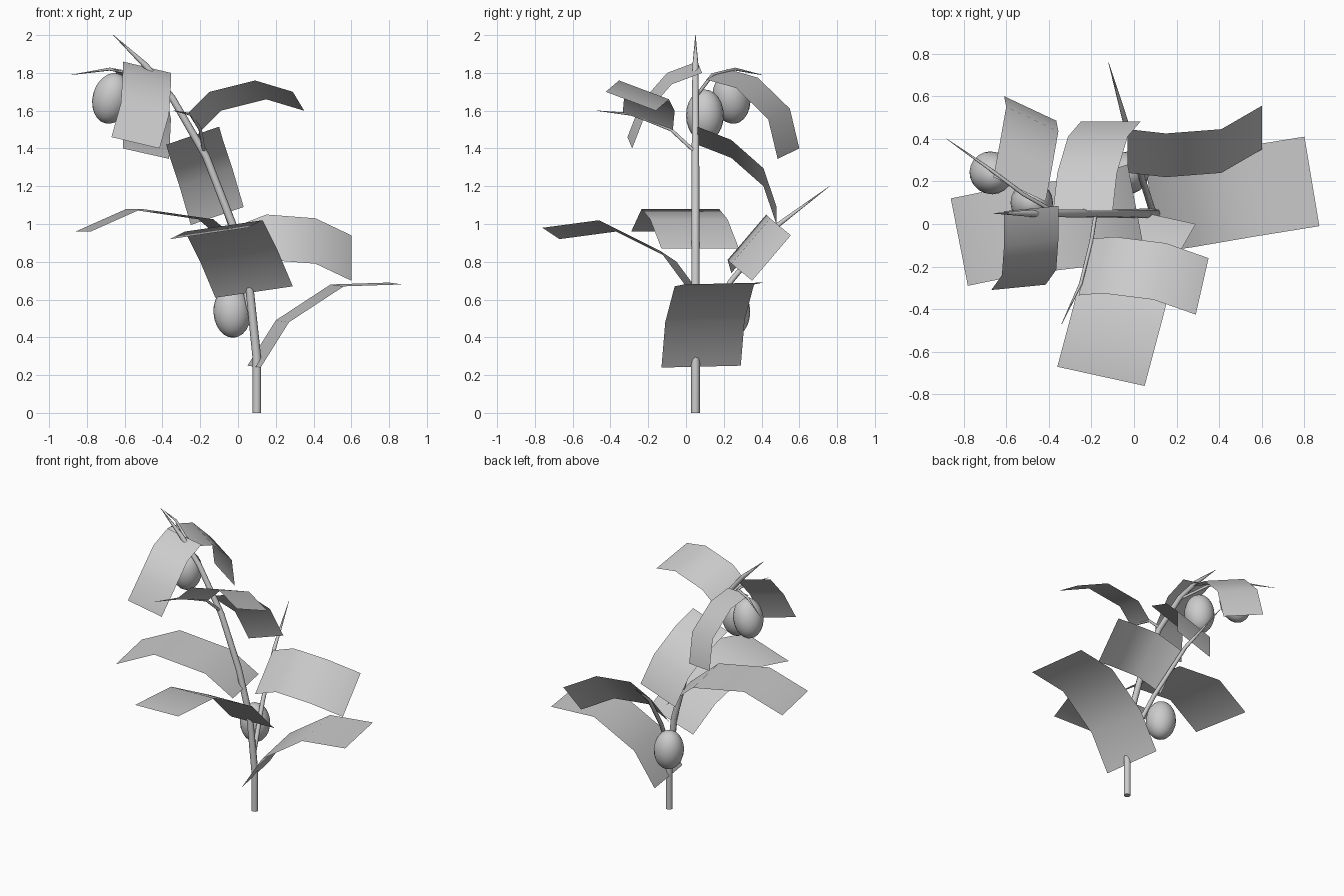
import bpy, bmesh
from mathutils import Vector


def stalk(name, points):
    """Tapered eight-sided stalk; each point is x, y, z, radius."""
    curve = bpy.data.curves.new(name, 'CURVE')
    curve.dimensions = '3D'
    curve.bevel_depth = 1.0
    curve.bevel_resolution = 2
    curve.use_fill_caps = True
    spline = curve.splines.new('POLY')
    spline.points.add(len(points) - 1)
    for p, (x, y, z, r) in zip(spline.points, points):
        p.co = (x, y, z, 1)
        p.radius = r
    ob = bpy.data.objects.new(name, curve)
    bpy.context.collection.objects.link(ob)


def leaf(name, edge, width):
    """Bent strip: one long edge swept across by the width vector."""
    bm = bmesh.new()
    rows = [(bm.verts.new(p), bm.verts.new(Vector(p) + Vector(width))) for p in edge]
    for (a, b), (c, d) in zip(rows, rows[1:]):
        bm.faces.new((a, c, d, b)).smooth = True
    mesh = bpy.data.meshes.new(name)
    bm.to_mesh(mesh)
    bm.free()
    bpy.context.collection.objects.link(bpy.data.objects.new(name, mesh))


def fruit(name, centre, tilt):
    bpy.ops.mesh.primitive_uv_sphere_add(segments=20, ring_count=12, radius=1,
                                         location=centre, rotation=tilt)
    ob = bpy.context.object
    ob.name = name
    ob.scale = (0.1, 0.1, 0.137)
    bpy.ops.object.shade_smooth()


# Main stem and side branches
stalk('main_stem', [(0.1, 0.05, 0, 0.023), (0.1, 0.05, 0.29, 0.023),
                    (0.06, 0.05, 0.67, 0.022), (-0.03, 0.05, 1.0, 0.021),
                    (-0.17, 0.05, 1.36, 0.02), (-0.35, 0.05, 1.67, 0.018),
                    (-0.49, 0.05, 1.84, 0.016), (-0.66, 0.05, 2.0, 0.001)])
stalk('lower_branch', [(0.09, 0.05, 0.4, 0.016), (0.03, 0.24, 0.7, 0.015),
                       (-0.04, 0.48, 0.99, 0.013), (-0.12, 0.76, 1.2, 0.001)])
stalk('front_branch', [(-0.18, 0.05, 1.38, 0.009), (-0.2, -0.08, 1.5, 0.009),
                       (-0.25, -0.28, 1.58, 0.008), (-0.34, -0.47, 1.6, 0.001)])
stalk('upper_branch', [(-0.36, 0.05, 1.67, 0.009), (-0.52, 0.14, 1.79, 0.009),
                       (-0.68, 0.26, 1.82, 0.008), (-0.88, 0.4, 1.79, 0.001)])

# Leaves: base to tip along one edge, then the width
leaf('low_right_leaf', [(0.12, -0.13, 0.24), (0.27, -0.11, 0.48),
                        (0.56, -0.06, 0.67), (0.87, -0.01, 0.68)], (-0.07, 0.42, 0.01))
leaf('low_front_leaf', [(-0.12, 0.09, 0.61), (-0.2, -0.05, 0.8),
                        (-0.28, -0.37, 0.96), (-0.36, -0.67, 0.92)], (0.41, -0.09, 0.06))
leaf('left_leaf', [(0.05, -0.13, 0.87), (-0.13, -0.19, 1.025),
                   (-0.51, -0.235, 1.08), (-0.78, -0.29, 0.96)], (-0.08, 0.41, 0))
leaf('branch_leaf', [(-0.03, 0.24, 0.74), (0.15, 0.22, 0.81),
                     (0.41, 0.24, 0.79), (0.6, 0.35, 0.7)], (0, 0.205, 0.24))
leaf('back_leaf', [(-0.38, 0.06, 1.42), (-0.36, 0.24, 1.35),
                   (-0.31, 0.41, 1.2), (-0.25, 0.48, 0.995)], (0.28, 0, 0.095))
leaf('upper_right_leaf', [(-0.2, -0.07, 1.49), (-0.09, -0.06, 1.6),
                          (0.15, -0.09, 1.66), (0.35, -0.16, 1.6)], (-0.06, -0.265, 0.1))
leaf('top_front_leaf', [(-0.61, 0.06, 1.86), (-0.61, -0.1, 1.8),
                        (-0.62, -0.24, 1.64), (-0.67, -0.31, 1.46)], (0.255, 0.025, -0.06))
leaf('top_back_leaf', [(-0.66, 0.22, 1.82), (-0.63, 0.38, 1.775),
                       (-0.6, 0.55, 1.61), (-0.61, 0.6, 1.4)], (0.245, -0.115, -0.055))

# Hanging fruits
fruit('fruit_upper_left', (-0.67, 0.24, 1.665), (0.15, 0.25, 0))
fruit('fruit_upper', (-0.48, 0.1, 1.575), (0, 0.05, 0))
fruit('fruit_lower', (-0.03, 0.24, 0.535), (0, -0.05, 0))
